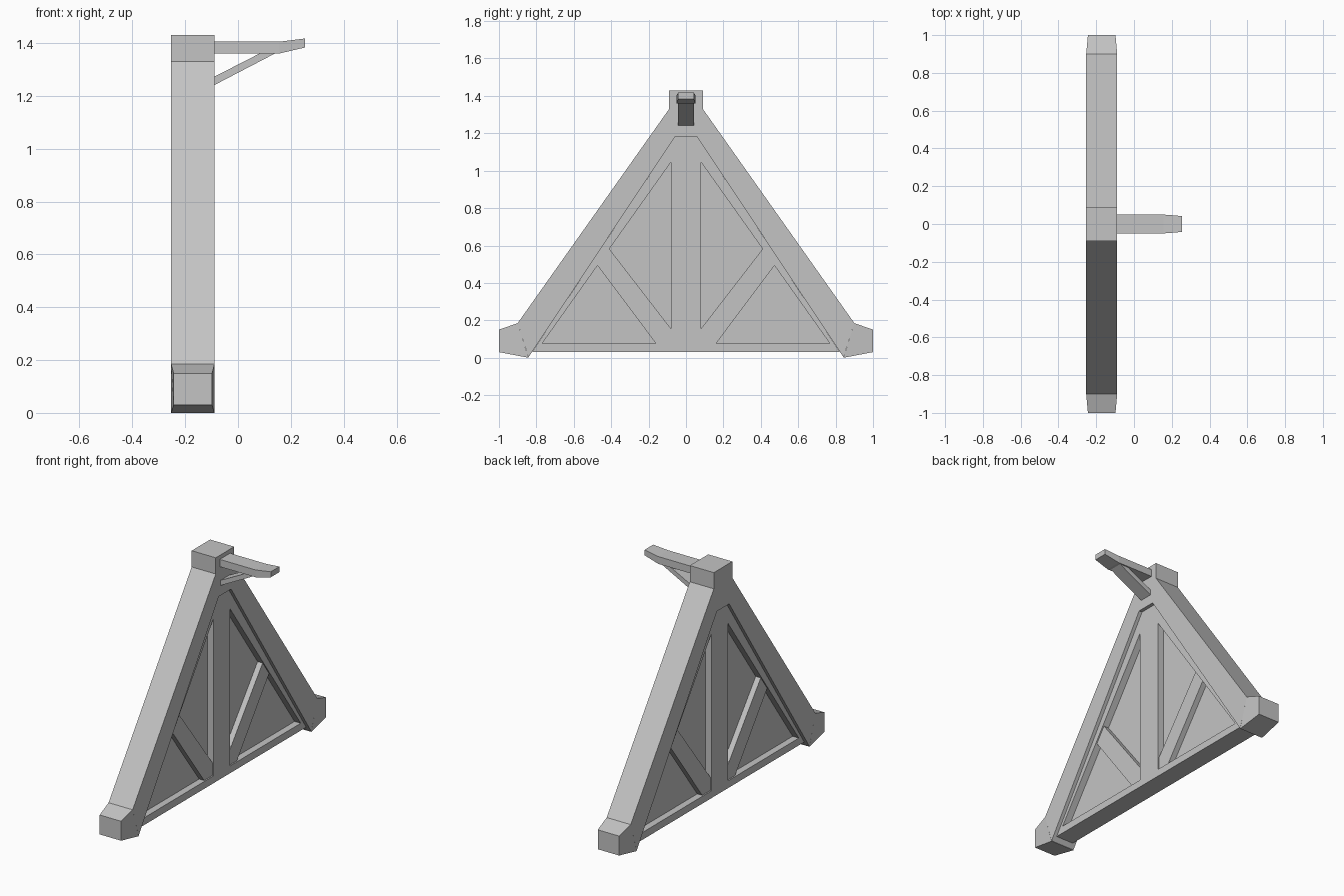
import bpy, bmesh

if "Cube" in bpy.data.objects:
    bpy.data.objects.remove(bpy.data.objects["Cube"])

mat = bpy.data.materials.new("light_grey")
mat.diffuse_color = (0.55, 0.55, 0.55, 1)
mat.use_nodes = True
mat.node_tree.nodes["Principled BSDF"].inputs["Base Color"].default_value = mat.diffuse_color

CX = -0.171   # middle of the truss thickness
HALF = 0.082  # half thickness of the outer frame


def finish(name, bm, mirror=False):
    bmesh.ops.recalc_face_normals(bm, faces=bm.faces[:])
    me = bpy.data.meshes.new(name)
    bm.to_mesh(me)
    bm.free()
    me.materials.append(mat)
    ob = bpy.data.objects.new(name, me)
    bpy.context.collection.objects.link(ob)
    if mirror:
        m = ob.modifiers.new("mirror", 'MIRROR')
        m.use_axis = (False, True, False)
        m.use_mirror_merge = False
    return ob


def loft(name, a, b, mirror=False):
    """Solid between two matching outlines."""
    bm = bmesh.new()
    va = [bm.verts.new(p) for p in a]
    vb = [bm.verts.new(p) for p in b]
    bm.faces.new(va)
    bm.faces.new(vb[::-1])
    n = len(a)
    for i in range(n):
        j = (i + 1) % n
        bm.faces.new((va[i], va[j], vb[j], vb[i]))
    return finish(name, bm, mirror)


def slab(name, pts, half, mirror=False):
    """Outline in the y-z plane, thickened along x about the truss middle."""
    return loft(name, [(CX - half, y, z) for y, z in pts],
                [(CX + half, y, z) for y, z in pts], mirror)


# Outer rafters and ridge block as one A-shaped outline
right = [(0.06, 1.18), (0.842, 0.002), (0.9, 0.185), (0.09, 1.33), (0.09, 1.43)]
slab("outer_rafters", right + [(-y, z) for y, z in right[::-1]], HALF)

# Eave feet, narrowing towards the tip
h, t = HALF, HALF - 0.009
loft("eave_foot",
     [(CX - h, 0.842, 0), (CX + h, 0.842, 0), (CX + h, 0.9, 0.185), (CX - h, 0.9, 0.185)],
     [(CX - t, 1, 0.03), (CX + t, 1, 0.03), (CX + t, 1, 0.15), (CX - t, 1, 0.15)], True)

# Inner frame: tie beam, king post, inner rafters
FRAME = HALF - 0.022
slab("tie_beam", [(-0.823, 0.03), (0.823, 0.03), (0.77, 0.075), (-0.77, 0.075)], FRAME)
slab("king_post", [(-0.08, 0.075), (0.08, 0.075), (0.08, 1.046), (0.06, 1.18),
                   (-0.06, 1.18), (-0.08, 1.046)], FRAME)
slab("inner_rafter", [(0.823, 0.03), (0.06, 1.18), (0.08, 1.046), (0.77, 0.075)], FRAME, True)

# Recessed infill panels and diagonal braces
slab("infill_panel", [(0.08, 0.075), (0.77, 0.075), (0.08, 1.046)], 0.018, True)
slab("diagonal_brace", [(0.41, 0.582), (0.473, 0.493), (0.16, 0.075),
                        (0.08, 0.075), (0.08, 0.155)], FRAME - 0.008, True)

# Projecting arm at the ridge: straight part and upturned tapered tip
X0 = CX + HALF


def section(x, w, z0, z1):
    return [(x, -w, z0), (x, w, z0), (x, w, z1), (x, -w, z1)]


bm = bmesh.new()
rings = [[bm.verts.new(p) for p in s] for s in (
    section(X0 - 0.01, 0.05, 1.36, 1.405),
    section(0.155, 0.05, 1.36, 1.405),
    section(0.253, 0.042, 1.383, 1.417))]
for a, b in zip(rings, rings[1:]):
    for i in range(4):
        j = (i + 1) % 4
        bm.faces.new((a[i], a[j], b[j], b[i]))
bm.faces.new(rings[0])
bm.faces.new(rings[-1])
finish("ridge_arm", bm)

# Strut below the arm
strut = [(X0 - 0.004, 1.239), (X0 - 0.004, 1.271), (0.085, 1.362), (0.143, 1.362)]
loft("arm_strut", [(x, -0.042, z) for x, z in strut], [(x, 0.042, z) for x, z in strut])
